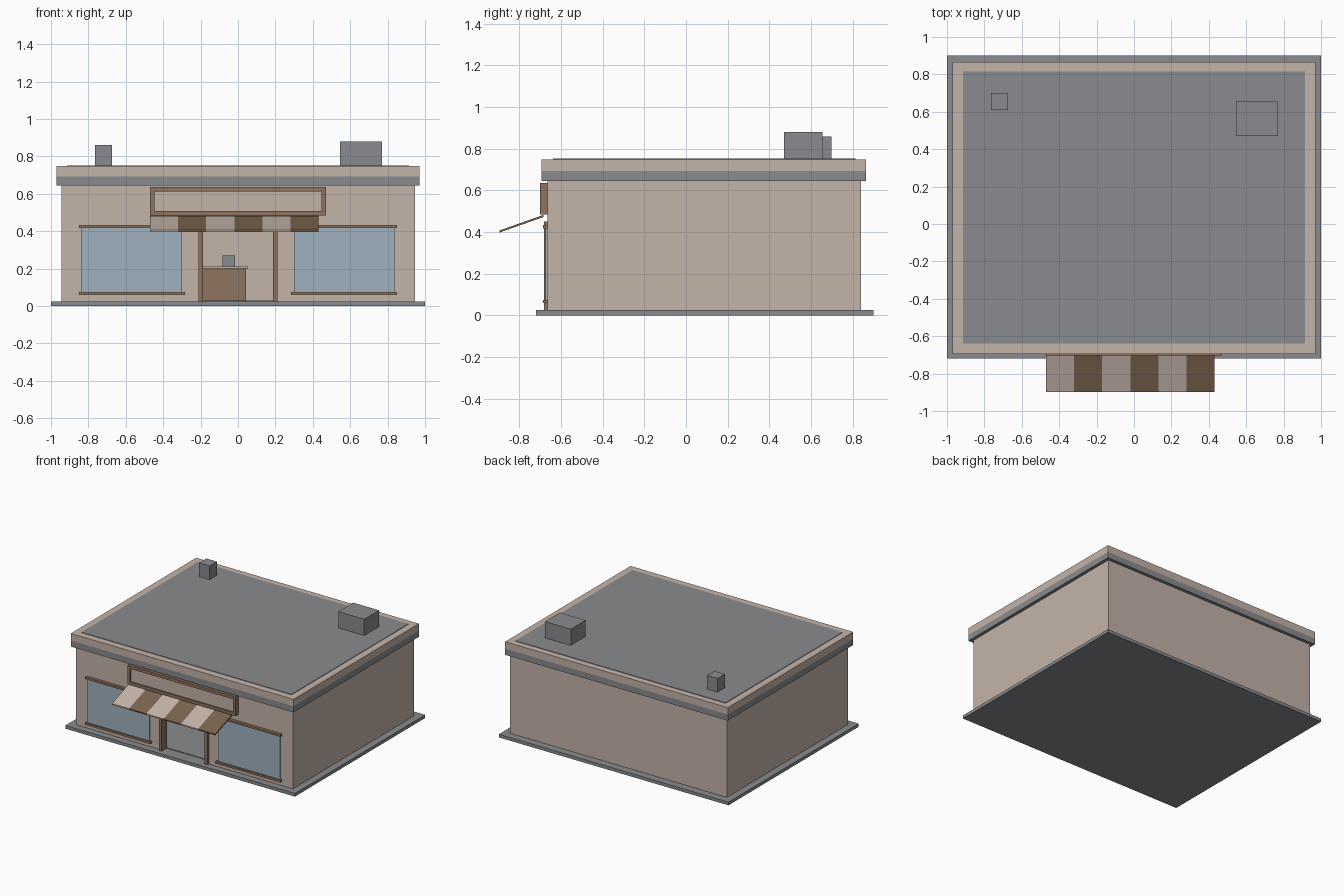
import bpy, bmesh

if "Cube" in bpy.data.objects:
    bpy.data.objects.remove(bpy.data.objects["Cube"])


def srgb(*c):
    lin = [((v / 255 + 0.055) / 1.055) ** 2.4 for v in c]
    return (*lin, 1)


def material(name, *c):
    m = bpy.data.materials.new(name)
    m.diffuse_color = srgb(*c)
    m.use_nodes = True
    m.node_tree.nodes["Principled BSDF"].inputs["Base Color"].default_value = m.diffuse_color
    return m


BEIGE = material("beige", 196, 180, 169)
GRAY = material("gray", 137, 139, 142)
BROWN = material("brown", 142, 115, 94)
DARK = material("dark brown", 122, 100, 79)
GLASS = material("window blue", 159, 177, 189)


def finish(name, bm, *mats):
    bmesh.ops.recalc_face_normals(bm, faces=bm.faces)
    me = bpy.data.meshes.new(name)
    bm.to_mesh(me)
    bm.free()
    for m in mats:
        me.materials.append(m)
    ob = bpy.data.objects.new(name, me)
    bpy.context.collection.objects.link(ob)
    return ob


def box(name, x, y, z, mat):
    """Box from (min, max) ranges."""
    bm = bmesh.new()
    bmesh.ops.create_cube(bm, size=1)
    for v in bm.verts:
        v.co = [r[0] if c < 0 else r[1] for c, r in zip(v.co, (x, y, z))]
    return finish(name, bm, mat)


# ground slab and interior floor
box("ground_slab", (-1, 1), (-.72, .9), (0, .025), GRAY)
box("shop_floor", (-.9, .9), (-.62, .79), (.025, .03), GRAY)

# walls, with a door opening at the front
W = (.025, .65)
box("back_wall", (-.945, .945), (.79, .84), W, BEIGE)
for side, s in (("left", -1), ("right", 1)):
    def mx(a, b):
        return tuple(sorted((s * a, s * b)))
    box(side + "_wall", mx(.895, .945), (-.615, .79), W, BEIGE)
    box(side + "_front_wall", mx(.2, .945), (-.665, -.615), W, BEIGE)
    # window glass and its bars
    box(side + "_window", mx(.3, .838), (-.674, -.665), (.068, .43), GLASS)
    for part, z in (("sill", (.058, .074)), ("head", (.418, .434))):
        box(f"{side}_window_{part}", mx(.283, .85), (-.688, -.665), z, BROWN)
    box(side + "_door_post", mx(.187, .212), (-.682, -.615), (.025, .45), BROWN)
box("door_lintel_wall", (-.2, .2), (-.665, -.615), (.45, .65), BEIGE)
box("door_header", (-.187, .187), (-.682, -.615), (.425, .45), BROWN)

# cornice, parapet and roof
box("cornice", (-.97, .97), (-.695, .865), (.645, .693), GRAY)
box("parapet", (-.97, .97), (-.695, .865), (.693, .748), BEIGE)
box("roof_surface", (-.915, .915), (-.64, .815), (.745, .752), GRAY)
box("roof_vent", (-.765, -.675), (.61, .7), (.75, .86), GRAY)
box("roof_cooler", (.545, .77), (.47, .655), (.75, .88), GRAY)

# sign board with frame
box("sign_panel", (-.447, .447), (-.69, -.665), (.508, .612), BEIGE)
for nm, x, z in (("top", (-.47, .47), (.612, .635)),
                 ("bottom", (-.47, .47), (.485, .508)),
                 ("left", (-.47, -.447), (.508, .612)),
                 ("right", (.447, .47), (.508, .612))):
    box("sign_frame_" + nm, x, (-.702, -.665), z, BROWN)

# striped awning: sloped profile swept across six stripes
bm = bmesh.new()
profile = [(-.685, .482), (-.897, .407), (-.897, .397), (-.685, .472)]
rings = [[bm.verts.new((-.47 + .15 * i, y, z)) for y, z in profile]
         for i in range(7)]
for i in range(6):
    for j in range(4):
        k = (j + 1) % 4
        f = bm.faces.new((rings[i][j], rings[i][k], rings[i + 1][k], rings[i + 1][j]))
        f.material_index = i % 2
bm.faces.new(rings[0])
bm.faces.new(rings[6]).material_index = 1
finish("awning", bm, BEIGE, DARK)

# interior seen through the doorway
box("counter", (-.8, .043), (.47, .7), (.03, .2), BROWN)
box("counter_top", (-.81, .053), (.46, .71), (.2, .21), BEIGE)
box("till", (-.082, -.016), (.54, .62), (.21, .27), GRAY)
box("storage_cabinet", (.44, .66), (.6, .72), (.03, .4), GRAY)
